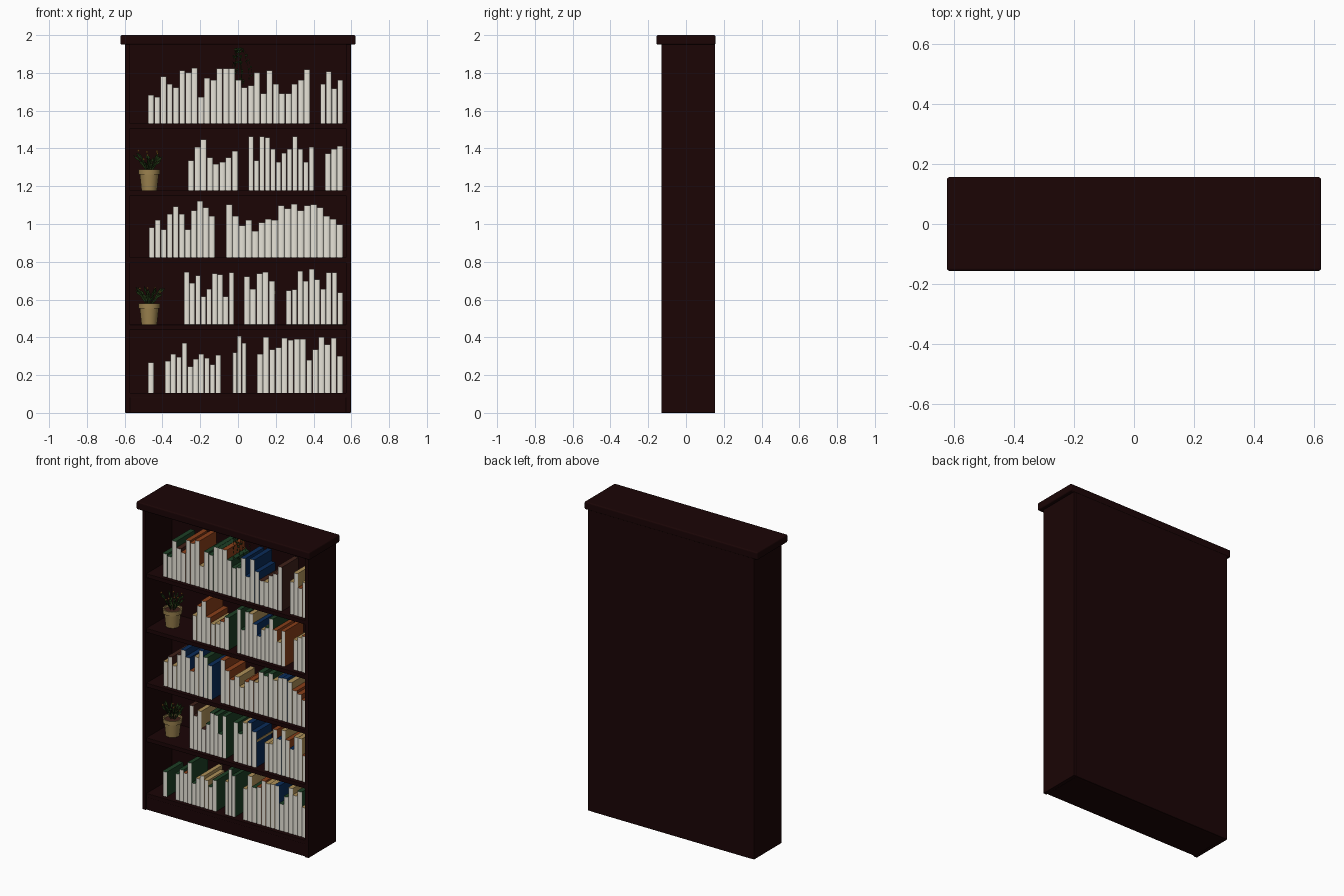
import bpy, bmesh, math, random
from mathutils import Vector, Matrix

if "Cube" in bpy.data.objects:
    bpy.data.objects.remove(bpy.data.objects["Cube"])
random.seed(11)

def mat(name, r, g, b):
    m = bpy.data.materials.new(name)
    m.diffuse_color = (r, g, b, 1)
    m.use_nodes = True
    m.node_tree.nodes["Principled BSDF"].inputs["Base Color"].default_value = m.diffuse_color
    return m

WOOD = mat("dark mahogany", 0.0105, 0.0014, 0.0016)
PAGES = mat("page white", 0.85, 0.82, 0.73)
GREEN = mat("cover green", 0.012, 0.05, 0.018)
RUST = mat("cover rust", 0.25, 0.05, 0.01)
NAVY = mat("cover navy", 0.003, 0.025, 0.1)
TAN = mat("cover tan", 0.42, 0.28, 0.1)
MAROON = mat("cover brown", 0.05, 0.015, 0.01)
CLAY = mat("pot clay", 0.34, 0.23, 0.08)
LEAF = mat("leaf green", 0.011, 0.028, 0.005)
FLOWER = mat("flower orange", 0.5, 0.2, 0.03)

def finish(name, bm, mats):
    me = bpy.data.meshes.new(name)
    bm.to_mesh(me)
    bm.free()
    for m in mats:
        me.materials.append(m)
    ob = bpy.data.objects.new(name, me)
    bpy.context.collection.objects.link(ob)
    return ob

def smooth(ob, deg):
    bpy.context.view_layer.objects.active = ob
    ob.select_set(True)
    bpy.ops.object.shade_smooth_by_angle(angle=math.radians(deg))
    ob.select_set(False)

def board(name, lo, hi, bevel=0.003, seg=2):
    bm = bmesh.new()
    lo, hi = Vector(lo), Vector(hi)
    m = Matrix.Translation((lo + hi) / 2) @ Matrix.Diagonal((*(hi - lo), 1))
    bmesh.ops.create_cube(bm, size=1, matrix=m)
    ob = finish(name, bm, [WOOD])
    b = ob.modifiers.new("edge", "BEVEL")
    b.width, b.segments = bevel, seg
    return ob

# Case
for s, side in ((-1, "left"), (1, "right")):
    a, b = sorted((s * 0.572, s * 0.597))
    board(side + "_side", (a, -0.13, 0), (b, 0.154, 1.955))
board("back_panel", (-0.575, 0.138, 0), (0.575, 0.154, 1.955), 0.001, 1)
board("cornice", (-0.622, -0.156, 1.95), (0.622, 0.156, 2.0), 0.008, 3)
board("plinth", (-0.573, -0.122, 0), (0.573, 0.14, 0.082))
SHELF_Z = [0.106, 0.467, 0.822, 1.177, 1.532]
for i, z in enumerate(SHELF_Z):
    board(f"shelf_{i + 1}", (-0.573, -0.122, z - 0.026), (0.573, 0.14, z), 0.002)

# Books: each group runs from x0 to x1 with heights in cm and one cover letter per book
COVERS = "PGRNTM"

def add_book(bm, x0, x1, y1, z0, z1, cover):
    # cross-section with a rounded pale front, extruded upward
    cx, r, y0 = (x0 + x1) / 2, (x1 - x0) / 2, -0.097
    outline = [(cx + r * math.cos(a), y0 + 0.006 + 0.006 * math.sin(a))
               for a in (math.pi * (1 + k / 6) for k in range(7))]
    outline += [(x1, y1), (x0, y1)]
    base = bm.faces.new([bm.verts.new((x, y, z0)) for x, y in outline])
    new = bmesh.ops.extrude_face_region(bm, geom=[base], use_keep_orig=True)["geom"]
    vs = [g for g in new if isinstance(g, bmesh.types.BMVert)]
    bmesh.ops.translate(bm, verts=vs, vec=(0, 0, z1 - z0))
    faces = list({f for v in vs for f in v.link_faces} | {base})
    bmesh.ops.recalc_face_normals(bm, faces=faces)
    for f in faces:
        f.normal_update()
        f.material_index = 0 if f.normal.y < -0.3 else cover

def fill_shelf(level, *groups):
    z = SHELF_Z[level]
    bm = bmesh.new()
    for x0, x1, covers, heights in groups:
        w = (x1 - x0) / len(heights)
        for i, (h, c) in enumerate(zip(heights, covers)):
            x = x0 + i * w
            add_book(bm, x + 0.0008, x + w - 0.0008, random.uniform(0.07, 0.1),
                     z, z + h / 100, COVERS.index(c))
    ob = finish(f"books_{level + 1}", bm, [PAGES, GREEN, RUST, NAVY, TAN, MAROON])
    smooth(ob, 35)

fill_shelf(4,
    (-0.477, 0.382, "GGGMRRRRTGGGGRGGGNNNNMTMMM",
     [15, 14, 25, 21, 19, 28, 27, 29.5, 14, 24, 23, 29, 29,
      29, 23, 19, 20, 27, 16, 28, 21, 16, 16, 21, 23, 28.5]),
    (0.435, 0.556, "TTRT", [21, 27.5, 18.5, 23]))
fill_shelf(3,
    (-0.265, 0.0, "TRRRTTRG", [16, 23, 27, 17.5, 14, 15, 17.5, 21]),
    (0.055, 0.403, "GGGTNNTGGRTR", [28.5, 16, 28.5, 28, 22, 15, 20, 22, 28.5, 22, 15, 23]),
    (0.46, 0.556, "TTR", [19.5, 22, 23.5]))
fill_shelf(2,
    (-0.472, -0.122, "TMTMNNRTNGN", [16, 20, 15, 23, 27, 23, 15, 25, 30, 26.5, 22]),
    (-0.064, 0.556, "RRRTTRRTGGGTNNTRRR",
     [28, 22, 17, 20, 14, 18.5, 20.5, 20, 27.5, 26, 28.5, 25,
      27.5, 28, 26.5, 22, 20.5, 17.5]))
fill_shelf(1,
    (-0.286, -0.02, "MMTMGGGGG", [28, 22, 26, 15, 19, 27, 26.5, 15, 27.5]),
    (0.03, 0.196, "GGTNN", [25.5, 19, 27, 28, 23]),
    (0.254, 0.556, "TTRNTRNTTR", [18, 18.5, 28.5, 23, 29.5, 24, 19, 27.5, 27.5, 17]))
fill_shelf(0,
    (-0.477, -0.445, "G", [16]),
    (-0.387, -0.09, "GGRGGTTTGG", [17, 20.5, 19, 26.5, 14, 18, 20.5, 18.5, 15, 20]),
    (-0.03, 0.045, "TGG", [21.5, 30, 26.5]),
    (0.1, 0.556, "TTGRRTTNGGTTGT",
     [20.5, 29.5, 23, 24, 29, 28, 28.5, 28.5, 17.5, 23, 29.5, 25.5, 29, 19.5]))

# Gilt band on the exposed side of end books
def gilt_band(n, x, level, h):
    bm = bmesh.new()
    z = SHELF_Z[level] + h
    m = Matrix.Translation((x, -0.005, z)) @ Matrix.Diagonal((0.003, 0.16, 0.014, 1))
    bmesh.ops.create_cube(bm, size=1, matrix=m)
    finish(f"gilt_band_{n}", bm, [TAN])

gilt_band(1, 0.196, 1, 0.17)

# Potted plants: lathed pot, arching blades
def lathe(name, profile, loc, m, seg=24):
    bm = bmesh.new()
    vs = [bm.verts.new((r, 0, z)) for r, z in profile]
    es = [bm.edges.new(p) for p in zip(vs, vs[1:])]
    bmesh.ops.spin(bm, geom=vs + es, axis=(0, 0, 1), cent=(0, 0, 0),
                   angle=2 * math.pi, steps=seg)
    bmesh.ops.remove_doubles(bm, verts=bm.verts, dist=1e-4)
    bmesh.ops.recalc_face_normals(bm, faces=bm.faces)
    ob = finish(name, bm, [m])
    ob.location = loc
    smooth(ob, 35)

def leaf(bm, base, tip, width):
    # diamond-shaped leaf
    d = tip - base
    side = d.cross(Vector((random.uniform(-.5, .5), -1, 0.6))).normalized() * width / 2
    mid = base + d * 0.5
    b, t = bm.verts.new(base), bm.verts.new(tip)
    l, r = bm.verts.new(mid + side), bm.verts.new(mid - side)
    bm.faces.new((b, l, t))
    bm.faces.new((b, t, r))

def potted_plant(n, level, every):
    loc = Vector((-0.47, 0.0, SHELF_Z[level]))
    lathe(f"pot_{n}", [(0, 0), (0.041, 0), (0.05, 0.085), (0.057, 0.085), (0.058, 0.112),
                       (0.05, 0.112), (0.048, 0.1)], loc, CLAY)
    lathe(f"soil_{n}", [(0.049, 0.1), (0, 0.104)], loc, MAROON)
    bm = bmesh.new()
    blooms = []
    for i in range(20):
        a = i * 2.4
        out, up = random.uniform(0.03, 0.075), random.uniform(0.05, 0.105)
        d = Vector((math.cos(a), math.sin(a) * 0.8, 0))
        root = d * 0.012 + Vector((0, 0, 0.1))
        tip = d * out + Vector((0, 0, 0.1 + up))
        leaf(bm, root, tip, 0.008)
        leaf(bm, root.lerp(tip, 0.6), tip + d * 0.014, 0.013)
        if i % every == 0:
            blooms.append(tip + Vector((0, -0.008, 0.008)))
    finish(f"plant_{n}", bm, [LEAF]).location = loc
    # Small blossoms at some leaf tips
    bm = bmesh.new()
    for p in blooms:
        bmesh.ops.create_icosphere(bm, subdivisions=1, radius=0.006,
                                   matrix=Matrix.Translation(p))
    finish(f"blossoms_{n}", bm, [FLOWER]).location = loc

potted_plant(1, 1, 6)
potted_plant(2, 3, 3)

# Trailing foliage above the top row of books
bm = bmesh.new()
for i in range(11):
    a = i * 2.4
    p = Vector((0, 0, 1.925))
    out = random.uniform(0.2, 0.85)
    for k in range(7):
        q = p + Vector((math.cos(a) * 0.014 * out, math.sin(a) * 0.013 * out, 0.008 - 0.012 * k * (1 - 0.3 * out)))
        leaf(bm, p, q, 0.003)
        leaf(bm, q, q + Vector((random.uniform(-.018, .018), random.uniform(-.01, .01), -0.012)), 0.013)
        p = q
finish("trailing_plant", bm, [LEAF])
